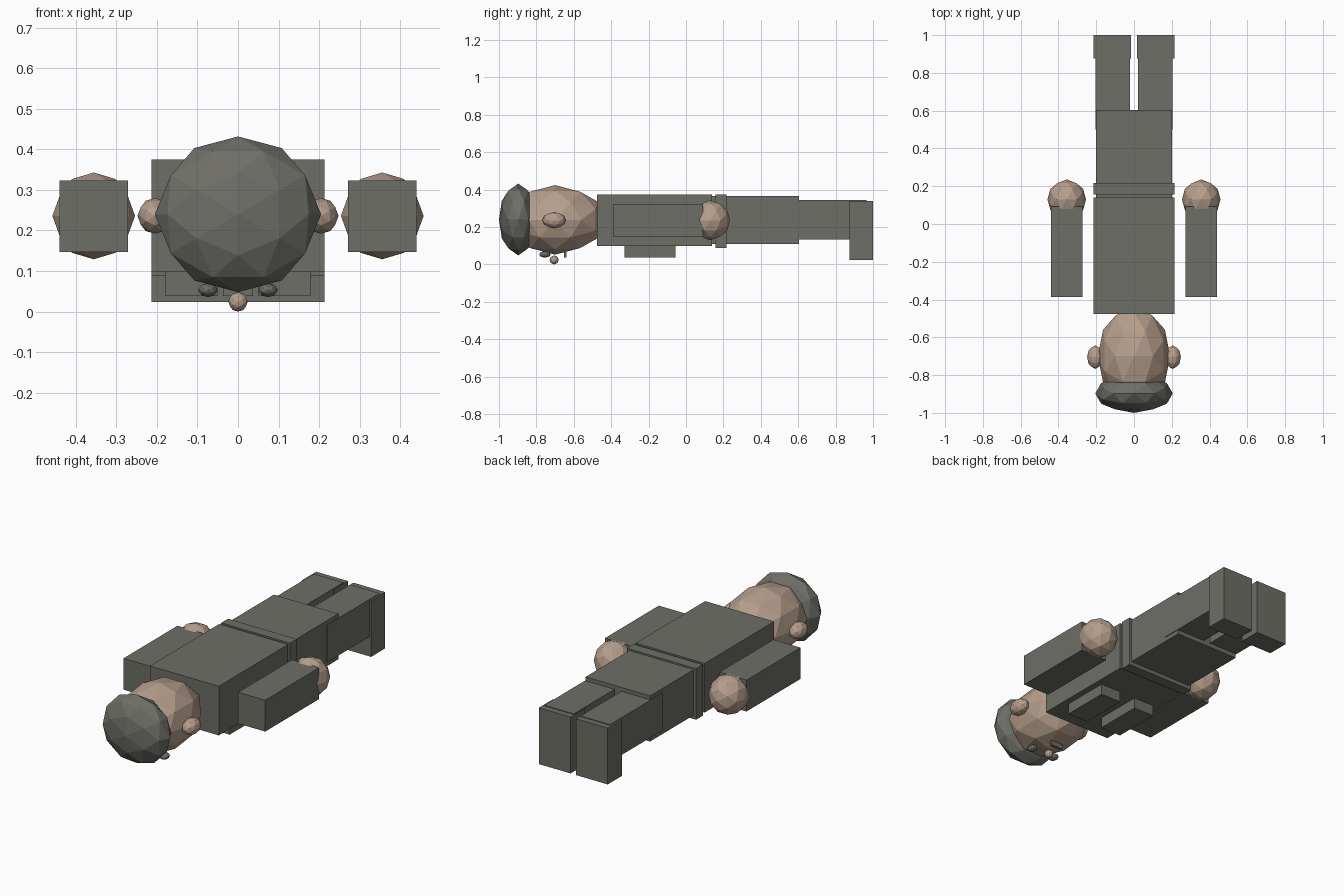
import bpy, bmesh
from math import sqrt
from mathutils import Vector

cube = bpy.data.objects.get("Cube")
if cube:
    bpy.data.objects.remove(cube)


def material(name, rgb):
    m = bpy.data.materials.new(name)
    m.use_nodes = True
    m.diffuse_color = (*rgb, 1)
    m.node_tree.nodes["Principled BSDF"].inputs["Base Color"].default_value = (*rgb, 1)
    return m


CLOTH = material("grey cloth", (0.155, 0.158, 0.135))
SKIN = material("skin", (0.47, 0.345, 0.265))


def finish(name, bm, mat):
    bmesh.ops.recalc_face_normals(bm, faces=bm.faces)
    mesh = bpy.data.meshes.new(name)
    bm.to_mesh(mesh)
    bm.free()
    mesh.materials.append(mat)
    obj = bpy.data.objects.new(name, mesh)
    bpy.context.collection.objects.link(obj)
    return obj


def box(name, xs, ys, zs, mat=CLOTH):
    """Block given by its extents along each axis."""
    bm = bmesh.new()
    bmesh.ops.create_cube(bm, size=1)
    for v in bm.verts:
        v.co = [(lo + hi) / 2 + c * (hi - lo) for c, (lo, hi) in zip(v.co, (xs, ys, zs))]
    return finish(name, bm, mat)


def geodesic_points():
    """Corners of an icosahedron plus its edge midpoints, on the unit sphere."""
    t = (1 + sqrt(5)) / 2
    corners = []
    for s in (-1, 1):
        for u in (-t, t):
            corners += [Vector((s, 0, u)), Vector((0, u, s)), Vector((u, s, 0))]
    mids = [a + b for i, a in enumerate(corners) for b in corners[:i]
            if (a - b).length < 2.1]
    return [p.normalized() for p in corners + mids]


BALL = geodesic_points()


def ball(name, centre, radii, mat=SKIN):
    """Faceted ellipsoid."""
    bm = bmesh.new()
    for p in BALL:
        bm.verts.new([c + r * k for c, r, k in zip(centre, radii, p)])
    bmesh.ops.convex_hull(bm, input=bm.verts)
    return finish(name, bm, mat)


# Head, hat and face
ball("head", (0, -0.70, 0.238), (0.192, 0.268, 0.186))
ball("hat", (0, -0.897, 0.24), (0.205, 0.103, 0.192), CLOTH)
ball("nose", (0, -0.705, 0.024), (0.024, 0.024, 0.024))
box("mouth", (-0.037, 0.037), (-0.652, -0.638), (0.038, 0.065))

# Trunk
box("torso", (-0.214, 0.214), (-0.476, 0.14), (0.099, 0.375))
box("belt", (-0.214, 0.214), (0.157, 0.217), (0.088, 0.375))
box("hips", (-0.2, 0.2), (0.13, 0.604), (0.11, 0.366))

# Paired parts
for side, s in (("left", 1), ("right", -1)):
    def span(a, b):
        return sorted((s * a, s * b))

    ball(side + "_ear", (s * 0.205, -0.705, 0.236), (0.043, 0.062, 0.044))
    ball(side + "_eye", (s * 0.074, -0.755, 0.053), (0.024, 0.03, 0.017), CLOTH)
    ball(side + "_hand", (s * 0.356, 0.13, 0.236), (0.102, 0.106, 0.107))
    box(side + "_arm", span(0.272, 0.44), (-0.387, 0.092), (0.147, 0.323))
    box(side + "_pocket", span(0.05, 0.179), (-0.33, -0.055), (0.038, 0.11))
    box(side + "_leg", span(0.021, 0.204), (0.5, 0.965), (0.134, 0.344))
    box(side + "_foot", span(0.017, 0.214), (0.875, 1.0), (0.024, 0.34))
